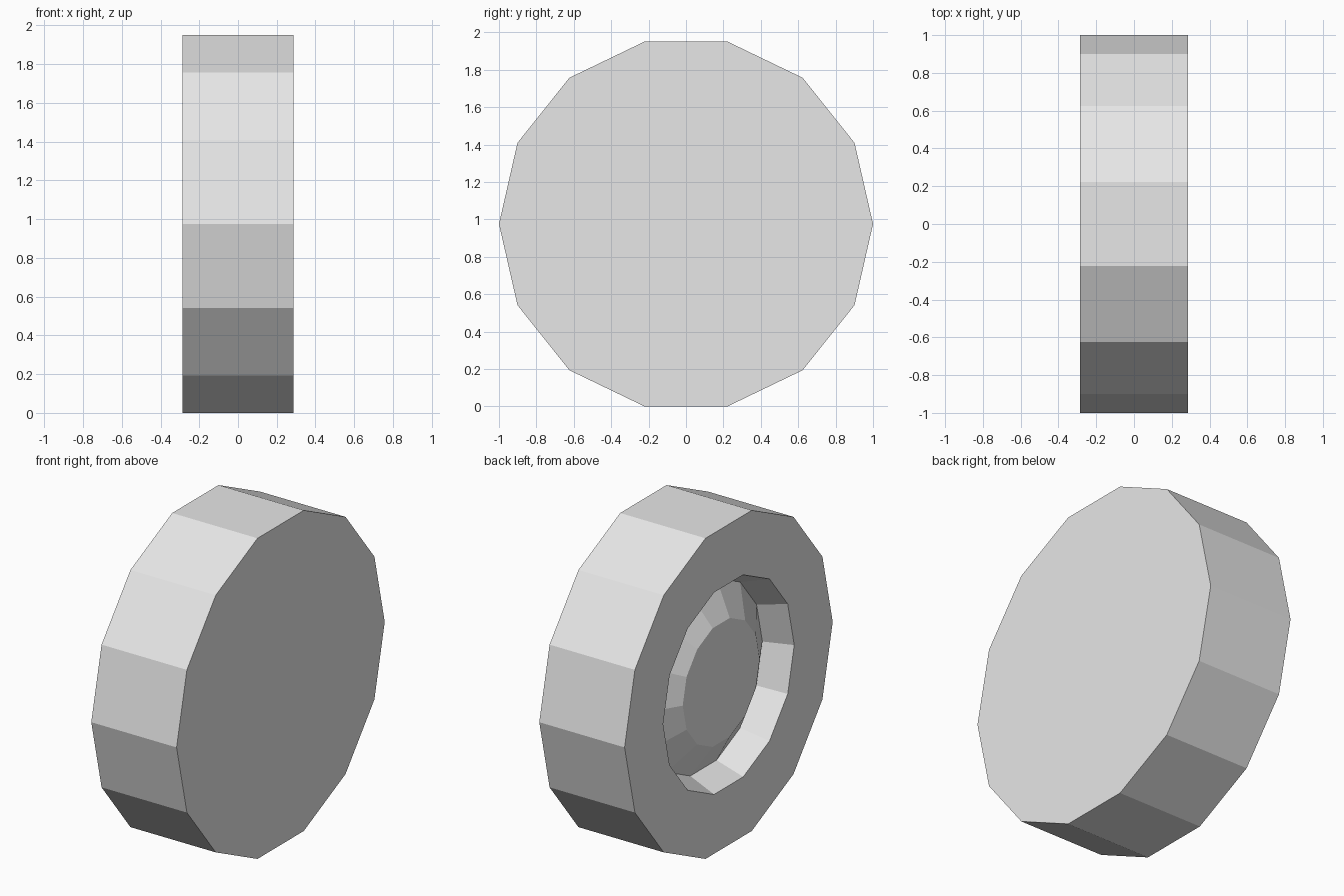
import bpy
import bmesh
from math import cos, sin, pi

if "Cube" in bpy.data.objects:
    bpy.data.objects.remove(bpy.data.objects["Cube"], do_unlink=True)

SIDES = 14
HALF = 0.287      # half the wheel's width
CENTRE_Z = 0.975  # the wheel rests on a flat side

grey = bpy.data.materials.new("light_grey")
grey.use_nodes = True
colour = (0.8, 0.8, 0.8, 1)
grey.diffuse_color = colour
grey.node_tree.nodes["Principled BSDF"].inputs["Base Color"].default_value = colour


def lathe(name, profile):
    """Turn a (x, radius) profile about the x axis and cap both ends."""
    bm = bmesh.new()
    rings = []
    for x, r in profile:
        angles = [2 * pi * i / SIDES for i in range(SIDES)]
        rings.append([bm.verts.new((x, r * cos(a), CENTRE_Z + r * sin(a))) for a in angles])
    for a, b in zip(rings, rings[1:]):
        for i in range(SIDES):
            j = (i + 1) % SIDES
            bm.faces.new((a[i], a[j], b[j], b[i]))
    bm.faces.new(rings[0])
    bm.faces.new(rings[-1])
    bmesh.ops.recalc_face_normals(bm, faces=bm.faces)
    mesh = bpy.data.meshes.new(name)
    bm.to_mesh(mesh)
    bm.free()
    mesh.materials.append(grey)
    obj = bpy.data.objects.new(name, mesh)
    bpy.context.collection.objects.link(obj)
    return obj


# Flat inner side, tread, outer sidewall, groove and raised tapered hub
lathe("wheel", [
    (HALF, 1.0),
    (-HALF, 1.0),
    (-HALF, 0.63),
    (-HALF + 0.17, 0.567),
    (-HALF + 0.05, 0.37),
])
